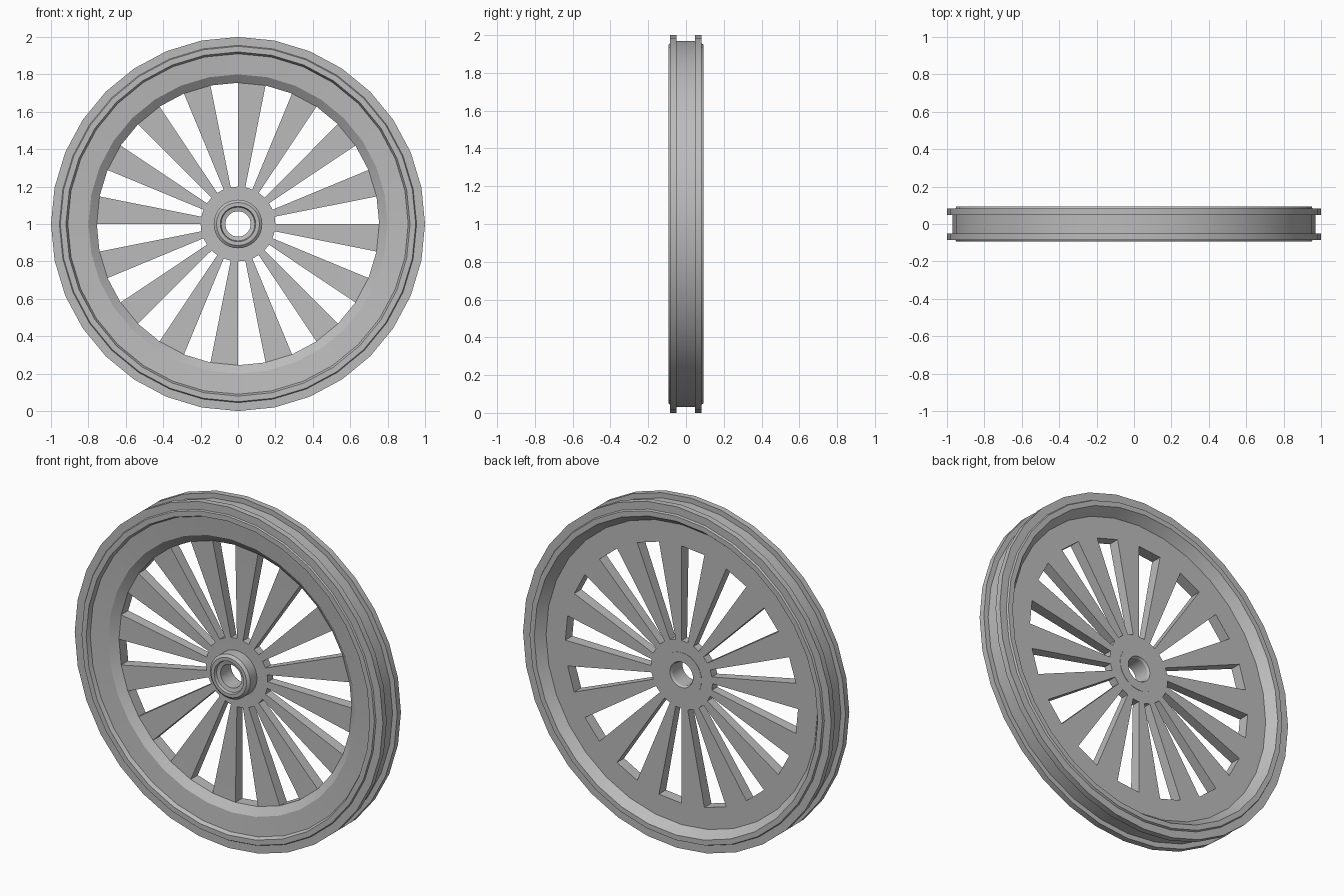
import bpy, bmesh, math

cube = bpy.data.objects.get("Cube")
if cube:
    bpy.data.objects.remove(cube, do_unlink=True)

SEGMENTS = 32

grey = bpy.data.materials.new("light_grey")
grey.use_nodes = True
colour = (0.5, 0.5, 0.5, 1)
grey.diffuse_color = colour
grey.node_tree.nodes["Principled BSDF"].inputs["Base Color"].default_value = colour


def lathe(name, profile, window=None):
    """Turn a closed (radius, y) profile about the y axis.
    window = (front span, back span) left open in every other sector."""
    bm = bmesh.new()
    n = len(profile)
    rings = []
    for s in range(SEGMENTS):
        a = math.tau * s / SEGMENTS
        rings.append([bm.verts.new((r * math.cos(a), y, 1 + r * math.sin(a)))
                      for r, y in profile])
    for s in range(SEGMENTS):
        here, there = rings[s], rings[(s + 1) % SEGMENTS]
        is_open = window is not None and s % 2 == 0
        for i in range(n):
            if is_open and i in window:
                continue
            j = (i + 1) % n
            bm.faces.new((here[i], here[j], there[j], there[i]))
        if is_open:
            f, b = window
            # spoke flanks on both sides, then the two window ends
            for ring in (here, there):
                bm.faces.new((ring[f], ring[f + 1], ring[b], ring[b + 1]))
            for p, q in ((f, b + 1), (f + 1, b)):
                bm.faces.new((here[p], here[q], there[q], there[p]))
    bmesh.ops.recalc_face_normals(bm, faces=bm.faces)
    mesh = bpy.data.meshes.new(name)
    bm.to_mesh(mesh)
    bm.free()
    mesh.materials.append(grey)
    obj = bpy.data.objects.new(name, mesh)
    bpy.context.collection.objects.link(obj)
    bpy.ops.object.select_all(action='DESELECT')
    obj.select_set(True)
    bpy.context.view_layer.objects.active = obj
    bpy.ops.object.shade_smooth_by_angle(angle=math.radians(30))
    return obj


# Rim, spokes and centre disc
front_dish = [(0.10, -0.01), (0.20, -0.01), (0.755, -0.025), (0.80, -0.06), (0.91, -0.07)]
front_lip = [(0.92, -0.093), (0.95, -0.093), (0.955, -0.085), (1.0, -0.085), (1.0, -0.05)]
groove = [(0.97, -0.05), (0.97, 0.047)]
back_lip = [(1.0, 0.047), (1.0, 0.082), (0.955, 0.082), (0.95, 0.093), (0.92, 0.093)]
back_disc = [(0.88, 0.04), (0.755, 0.04), (0.20, 0.04), (0.10, 0.04)]
body = front_dish + front_lip + groove + back_lip + back_disc
lathe("spoked_wheel", body, window=(1, len(body) - 3))

# Hollow hub with a raised front collar
lathe("hub", [(0.068, -0.065), (0.09, -0.07), (0.095, -0.085), (0.115, -0.085),
              (0.13, -0.072), (0.13, 0.042), (0.075, 0.042), (0.068, 0.03)])
